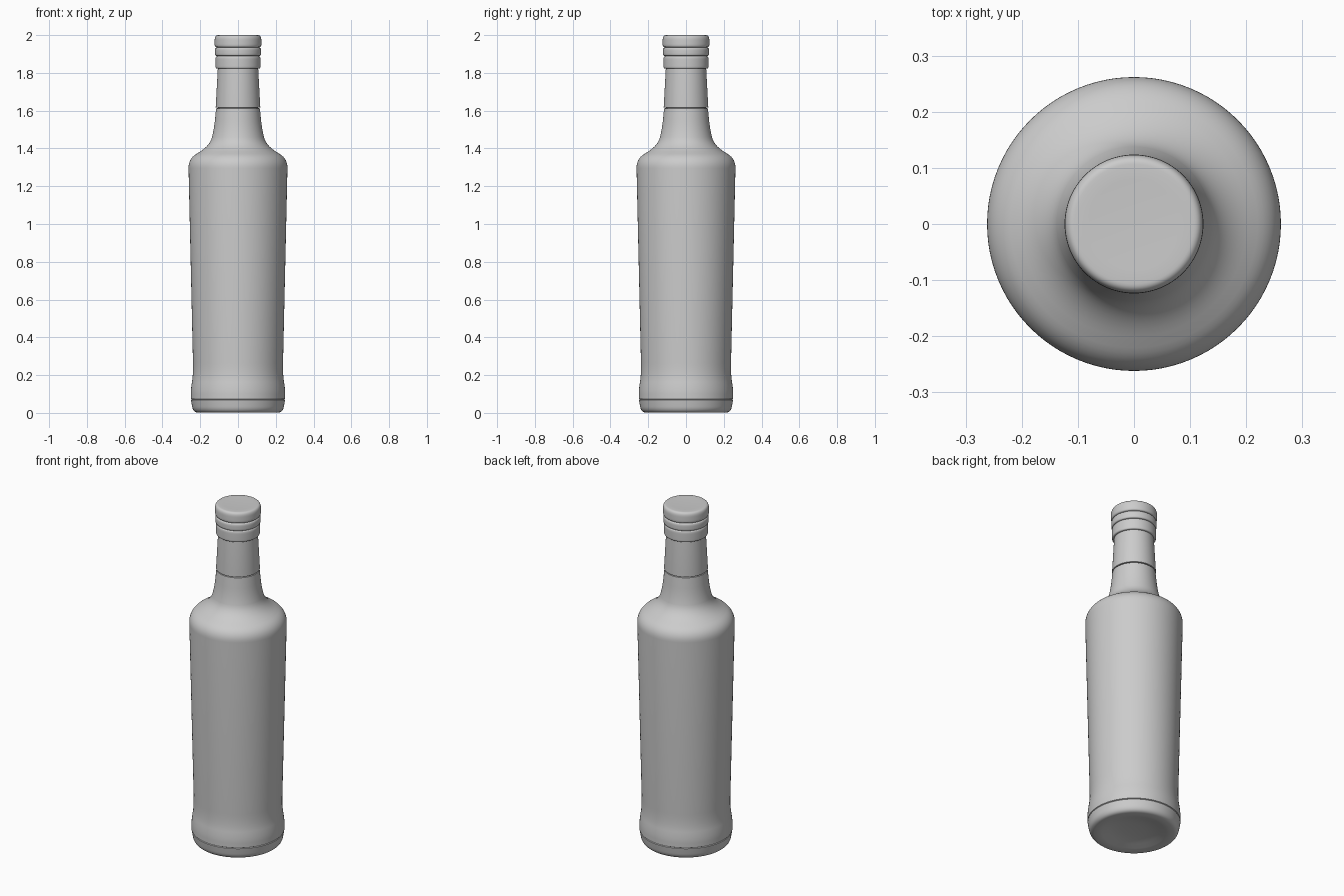
import bpy, bmesh, math
from mathutils import Vector

if "Cube" in bpy.data.objects:
    bpy.data.objects.remove(bpy.data.objects["Cube"])

SEGMENTS = 96


def rounded(profile, steps=8):
    """Profile of (radius, height, corner cut) -> points with smoothly rounded corners."""
    pts = [Vector(p[:2]) for p in profile]
    out = [pts[0]]
    for i in range(1, len(pts) - 1):
        a, b, c, cut = pts[i - 1], pts[i], pts[i + 1], profile[i][2]
        if cut == 0:
            out.append(b)
            continue
        p = b + (a - b).normalized() * min(cut, (a - b).length * 0.49)
        q = b + (c - b).normalized() * min(cut, (c - b).length * 0.49)
        for k in range(steps + 1):
            t = k / steps
            out.append(p * (1 - t) ** 2 + b * 2 * t * (1 - t) + q * t ** 2)
    return out + [pts[-1]]


def lathe(name, profile):
    """Spin a profile that starts and ends on the z axis."""
    bm = bmesh.new()
    rings = []
    for r, z in rounded(profile):
        if r < 1e-5:
            rings.append([bm.verts.new((0, 0, z))] * SEGMENTS)
        else:
            angles = [2 * math.pi * k / SEGMENTS for k in range(SEGMENTS)]
            rings.append([bm.verts.new((r * math.cos(a), r * math.sin(a), z)) for a in angles])
    for low, high in zip(rings, rings[1:]):
        for k in range(SEGMENTS):
            n = (k + 1) % SEGMENTS
            bm.faces.new(dict.fromkeys((low[k], low[n], high[n], high[k])))
    bmesh.ops.recalc_face_normals(bm, faces=bm.faces)
    mesh = bpy.data.meshes.new(name)
    bm.to_mesh(mesh)
    bm.free()
    obj = bpy.data.objects.new(name, mesh)
    bpy.context.collection.objects.link(obj)
    bpy.ops.object.select_all(action='DESELECT')
    obj.select_set(True)
    bpy.context.view_layer.objects.active = obj
    bpy.ops.object.shade_smooth_by_angle(angle=math.radians(35))
    return obj


# Bottle: dished base, seam groove, flared foot, tapered body, shoulder and neck
lathe("bottle", [
    (0, 0.025, 0), (0.10, 0.02, 0.04), (0.19, 0.0, 0.02),
    (0.238, 0.004, 0.035), (0.249, 0.068, 0), (0.245, 0.071, 0), (0.250, 0.074, 0),
    (0.250, 0.125, 0.04), (0.237, 0.205, 0.06),
    (0.263, 1.345, 0.05), (0.150, 1.415, 0.06),
    (0.127, 1.50, 0.08), (0.116, 1.612, 0), (0.105, 1.614, 0),
    (0.098, 1.80, 0), (0, 1.80, 0),
])

# Cap: tapered sleeve, two bead rings and a rounded top
lathe("cap", [
    (0, 1.617, 0), (0.118, 1.617, 0.002), (0.107, 1.822, 0),
    (0.119, 1.824, 0.012), (0.119, 1.884, 0.014), (0.111, 1.889, 0),
    (0.122, 1.892, 0.014), (0.122, 1.930, 0.014), (0.112, 1.935, 0),
    (0.124, 1.939, 0.016), (0.123, 1.999, 0.025), (0.09, 2.0, 0.01), (0, 1.997, 0),
])
